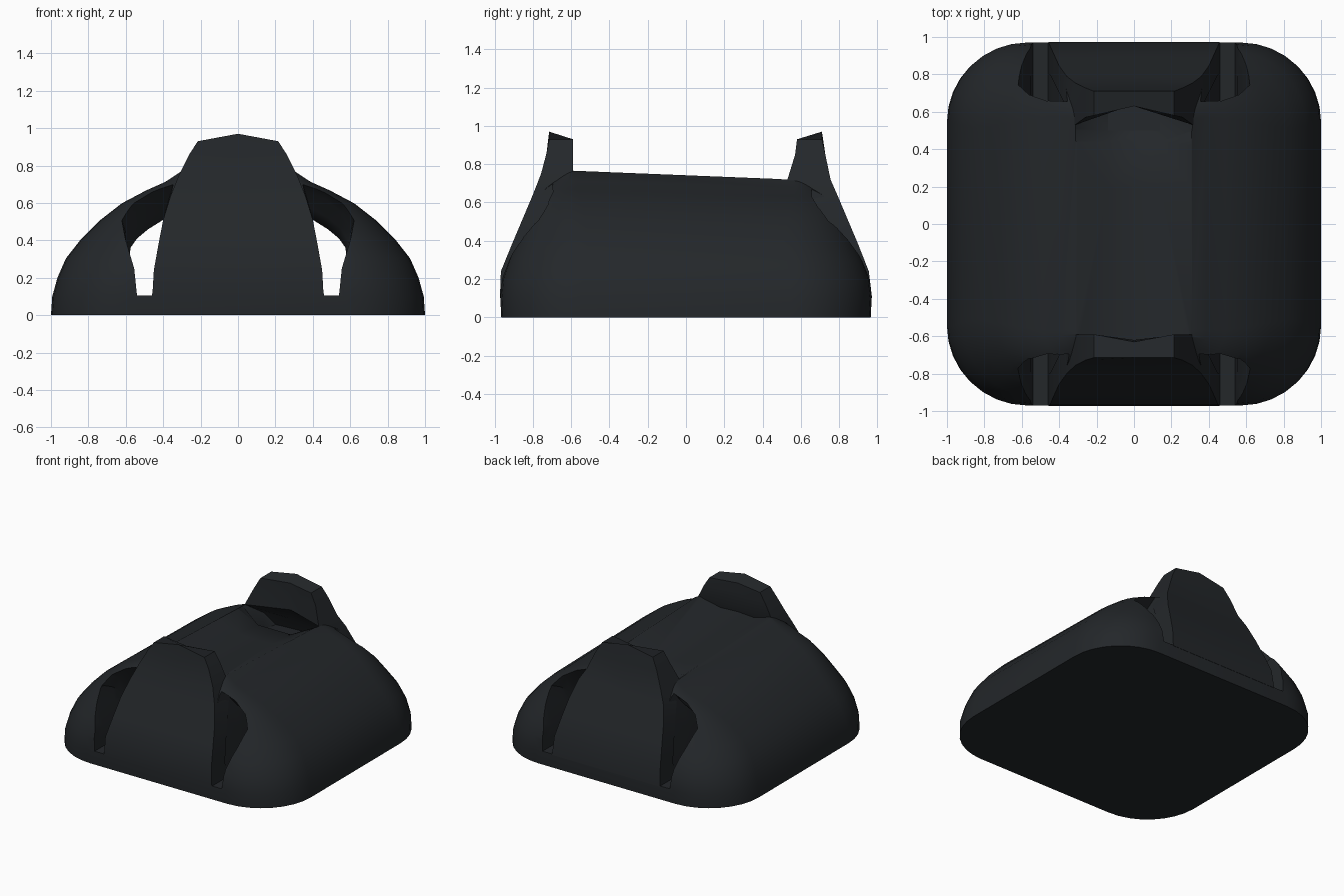
import bpy, bmesh, math

if "Cube" in bpy.data.objects:
    bpy.data.objects.remove(bpy.data.objects["Cube"])

mat = bpy.data.materials.new("charcoal")
mat.diffuse_color = (0.017, 0.02, 0.023, 1)
mat.use_nodes = True
mat.node_tree.nodes["Principled BSDF"].inputs["Base Color"].default_value = mat.diffuse_color


def loft(name, rings):
    """Skin a list of equal-length closed rings and cap both ends."""
    bm = bmesh.new()
    rows = [[bm.verts.new(p) for p in r] for r in rings]
    n = len(rows[0])
    for a, b in zip(rows, rows[1:]):
        for i in range(n):
            j = (i + 1) % n
            bm.faces.new((a[i], a[j], b[j], b[i]))
    bm.faces.new(rows[0])
    bm.faces.new(rows[-1])
    bmesh.ops.recalc_face_normals(bm, faces=bm.faces)
    me = bpy.data.meshes.new(name)
    bm.to_mesh(me)
    bm.free()
    ob = bpy.data.objects.new(name, me)
    bpy.context.collection.objects.link(ob)
    me.materials.append(mat)
    return ob


def rounded_rect(hx, hy, r, z):
    pts = []
    for k, (sx, sy) in enumerate([(1, 1), (-1, 1), (-1, -1), (1, -1)]):
        for i in range(9):
            a = math.pi / 2 * (k + i / 8)
            x = sx * (hx - r) + r * math.cos(a)
            y = sy * (hy - r) + r * math.sin(a)
            pts.append((x, y, z - 0.04 * y * (z / 0.74) ** 2))
    return pts


def cut(ob, cutter):
    cutter.hide_render = True
    cutter.hide_viewport = True
    m = ob.modifiers.new("cut", 'BOOLEAN')
    m.object = cutter
    m.operation = 'DIFFERENCE'
    m.solver = 'EXACT'


# Domed shell: half width, half length, corner radius, height
levels = [(1, .965, .42, 0), (.993, .97, .42, .1), (.965, .96, .42, .2),
          (.92, .925, .40, .3), (.84, .88, .37, .4), (.735, .835, .31, .5),
          (.62, .79, .24, .585), (.49, .735, .17, .65), (.39, .69, .12, .692),
          (.31, .64, .08, .742)]
shell = loft("shell", [rounded_rect(*l) for l in levels])

# Side channels running front to back, flaring smoothly at both mouths
mouth = [(.46, .105), (.54, .105), (.555, .25), (.60, .40), (.625, .52), (.57, .63),
         (.46, .72), (.33, .76), (.36, .64), (.40, .5)]
bore = [(.46, .105), (.54, .105), (.55, .2), (.58, .3), (.575, .36), (.54, .41),
        (.48, .46), (.40, .51), (.41, .44), (.425, .35)]


def blend(t):
    return [(a[0] + (b[0] - a[0]) * t, a[1] + (b[1] - a[1]) * t)
            for a, b in zip(bore, mouth)]


half = [(.5, 0), (.58, .25), (.65, .62), (.74, .88), (.84, 1), (1.1, 1)]
stations = [(-y, t) for y, t in reversed(half)] + half
for s in (-1, 1):
    cut(shell, loft("channel_cutter",
                    [[(s * x, y, z) for x, z in blend(t)] for y, t in stations]))

# Roof valley between the two ridges, deepest just ahead of the rear flap
valley = [(-.64, .70), (.2, .655), (.44, .635), (.50, .57), (.70, .55)]
cut(shell, loft("valley_cutter", [
    [(-.32, y, .748 - .04 * y), (-.14, y, z + .01), (.14, y, z + .01),
     (.32, y, .748 - .04 * y), (.32, y, .9), (-.32, y, .9)] for y, z in valley]))


# End flaps: half width, outer y, inner y at sides, inner y at middle, height
def flap(name, s, rows):
    rings = []
    for i, (w, yo, yi, ym, z) in enumerate(rows):
        peak = .04 if i == len(rows) - 1 else 0
        rings.append([(-w, s * yo, z), (0, s * yo, z + peak), (w, s * yo, z),
                      (w, s * yi, z), (0, s * ym, z), (-w, s * yi, z)])
    return loft(name, rings)


front = flap("front_flap", -1, [
    (.458, .972, .80, .80, .1), (.45, .967, .80, .80, .24), (.425, .91, .75, .75, .38),
    (.40, .855, .70, .70, .51), (.36, .80, .62, .65, .64), (.315, .757, .59, .62, .75),
    (.26, .728, .59, .62, .86), (.215, .715, .59, .63, .93)])
rear = flap("rear_flap", 1, [
    (.458, .972, .80, .80, .1), (.45, .955, .80, .80, .24), (.425, .90, .75, .75, .38),
    (.40, .845, .70, .68, .51), (.36, .79, .62, .66, .64), (.315, .755, .53, .64, .72),
    (.26, .728, .57, .63, .85), (.215, .71, .58, .63, .93)])

for ob in (shell, front, rear):
    bpy.ops.object.select_all(action='DESELECT')
    bpy.context.view_layer.objects.active = ob
    ob.select_set(True)
    for m in list(ob.modifiers):
        bpy.ops.object.modifier_apply(modifier=m.name)
    bpy.ops.object.shade_smooth_by_angle(angle=math.radians(35))
